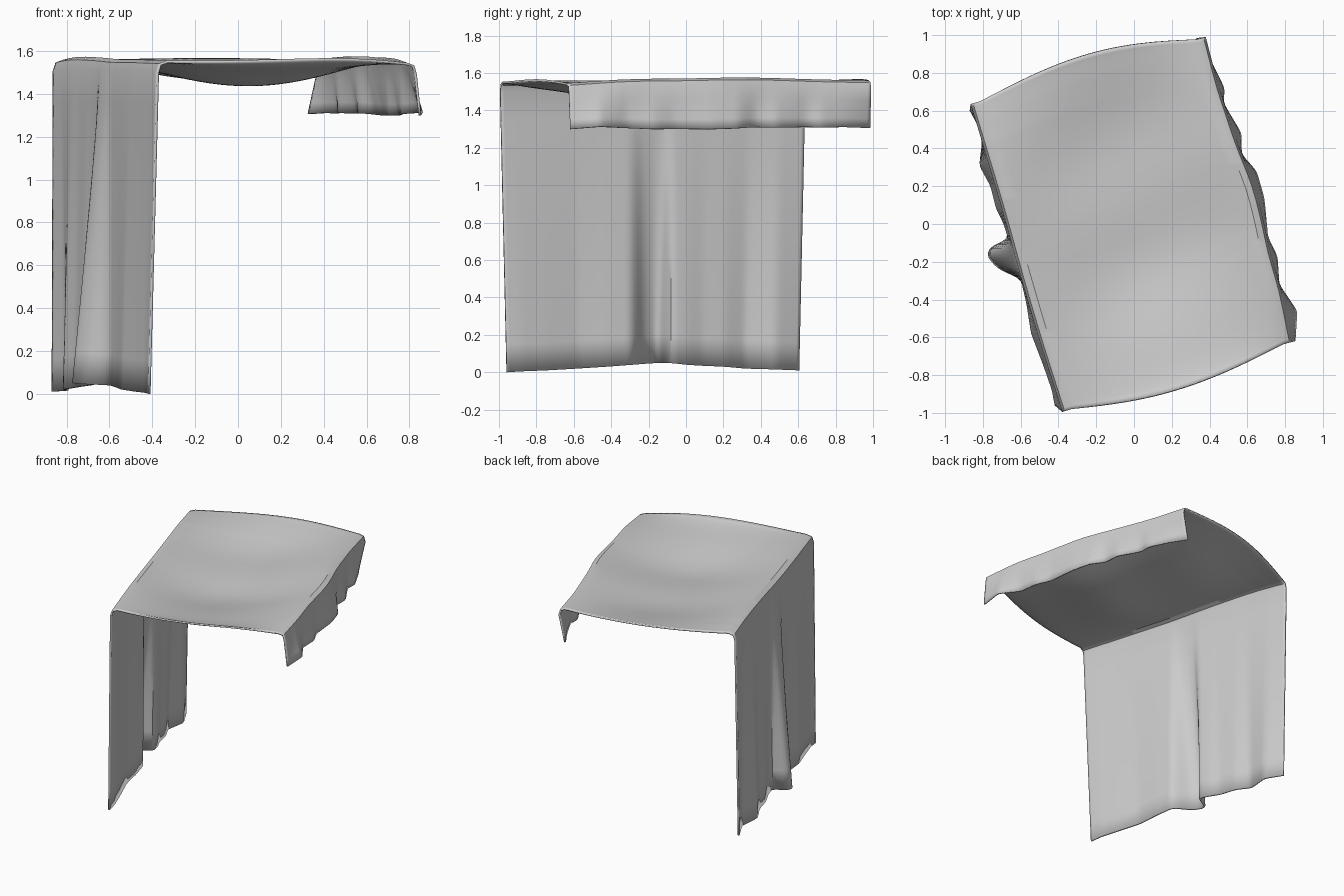
import bpy, bmesh
from math import sin, pi
from mathutils import Vector

if "Cube" in bpy.data.objects:
    bpy.data.objects.remove(bpy.data.objects["Cube"])

N_ALONG, N_DROP, N_ACROSS = 90, 10, 26

# Plan outlines, all running back to front (x, y, z)
drape_hem = [(-.87, .60, .01), (-.80, .47, .015), (-.82, .31, .02), (-.76, .20, .03),
             (-.73, .08, .035), (-.69, 0, .04), (-.665, -.085, .05), (-.76, -.115, .05),
             (-.78, -.17, .05), (-.72, -.24, .045), (-.60, -.29, .04), (-.57, -.42, .03),
             (-.545, -.58, .02), (-.48, -.75, .01), (-.435, -.88, .005), (-.42, -.96, 0)]
left_edge = [(-.865, .635, 1.56), (-.80, .42, 1.575), (-.69, .05, 1.57),
             (-.60, -.28, 1.56), (-.50, -.62, 1.56), (-.38, -.995, 1.555)]
right_edge = [(.38, .99, 1.56), (.45, .72, 1.565), (.55, .42, 1.575), (.64, .20, 1.575),
              (.69, 0, 1.57), (.72, -.15, 1.57), (.78, -.35, 1.565), (.835, -.625, 1.545)]
flap_hem = [(.335, .985, 1.305), (.41, .86, 1.31), (.48, .72, 1.31), (.475, .64, 1.31),
            (.57, .48, 1.31), (.57, .37, 1.31), (.65, .28, 1.305), (.69, .14, 1.30),
            (.70, .04, 1.30), (.71, -.07, 1.30), (.76, -.17, 1.30), (.77, -.32, 1.305),
            (.865, -.46, 1.315), (.855, -.62, 1.30)]


def sample(line, v):
    """Point on an outline at fraction v of its depth."""
    pts = [Vector(p) for p in line]
    y = pts[0].y + (pts[-1].y - pts[0].y) * v
    for a, b in zip(pts, pts[1:]):
        if y >= b.y - 1e-6:
            return a.lerp(b, (a.y - y) / (a.y - b.y))
    return pts[-1]


def soft(line, v, w=.02):
    """Slightly rounded version of the outline."""
    w = min(w, v, 1 - v)
    return (sample(line, v - w) + 2 * sample(line, v) + sample(line, v + w)) / 4


def top_point(a, b, s, v):
    """Sagging sheet between the two upper edges."""
    p = a.lerp(b, s)
    hump = sin(pi * s)
    p.y += hump * (.085 * (1 - v) ** 3 - .065 * v ** 3)
    p.z += .025 * v ** 4 * max(0, sin(pi * s ** 1.8))
    p.z -= .115 * hump * max(0, sin(pi * v ** 1.15)) ** .7
    p.z += .008 * hump * sin(5 * pi * v + 2 * s)
    return p


def column(v):
    """One strip of cloth from drape hem to flap hem."""
    a, b = soft(left_edge, v, .08), soft(right_edge, v, .05)
    low, flap = soft(drape_hem, v, .012), soft(flap_hem, v, .012)
    a_in, b_in = a + Vector((.05, .015, 0)), b - Vector((.045, .012, 0))
    drop = Vector((0, 0, .055))
    pts = [low.lerp(a - drop, i / N_DROP) for i in range(N_DROP + 1)]
    pts.append(a + Vector((.013, .004, -.014)))
    pts += [top_point(a_in, b_in, i / N_ACROSS, v) for i in range(N_ACROSS + 1)]
    pts.append(b - Vector((.012, .003, .012)))
    pts += [(b - drop).lerp(flap, i / 4) for i in range(5)]
    return pts


# Draped cloth: one sheet with a long drape, a sagging top and a short flap
bm = bmesh.new()
cols = [[bm.verts.new(p) for p in column(i / N_ALONG)] for i in range(N_ALONG + 1)]
for c, d in zip(cols, cols[1:]):
    for j in range(len(c) - 1):
        bm.faces.new((c[j], d[j], d[j + 1], c[j + 1]))
mesh = bpy.data.meshes.new("draped_cloth")
bm.to_mesh(mesh)
bm.free()
cloth = bpy.data.objects.new("draped_cloth", mesh)
bpy.context.collection.objects.link(cloth)

# Cloth thickness
solid = cloth.modifiers.new("thickness", 'SOLIDIFY')
solid.thickness = .012
solid.offset = -1

bpy.context.view_layer.objects.active = cloth
cloth.select_set(True)
bpy.ops.object.shade_smooth_by_angle(angle=.6)
